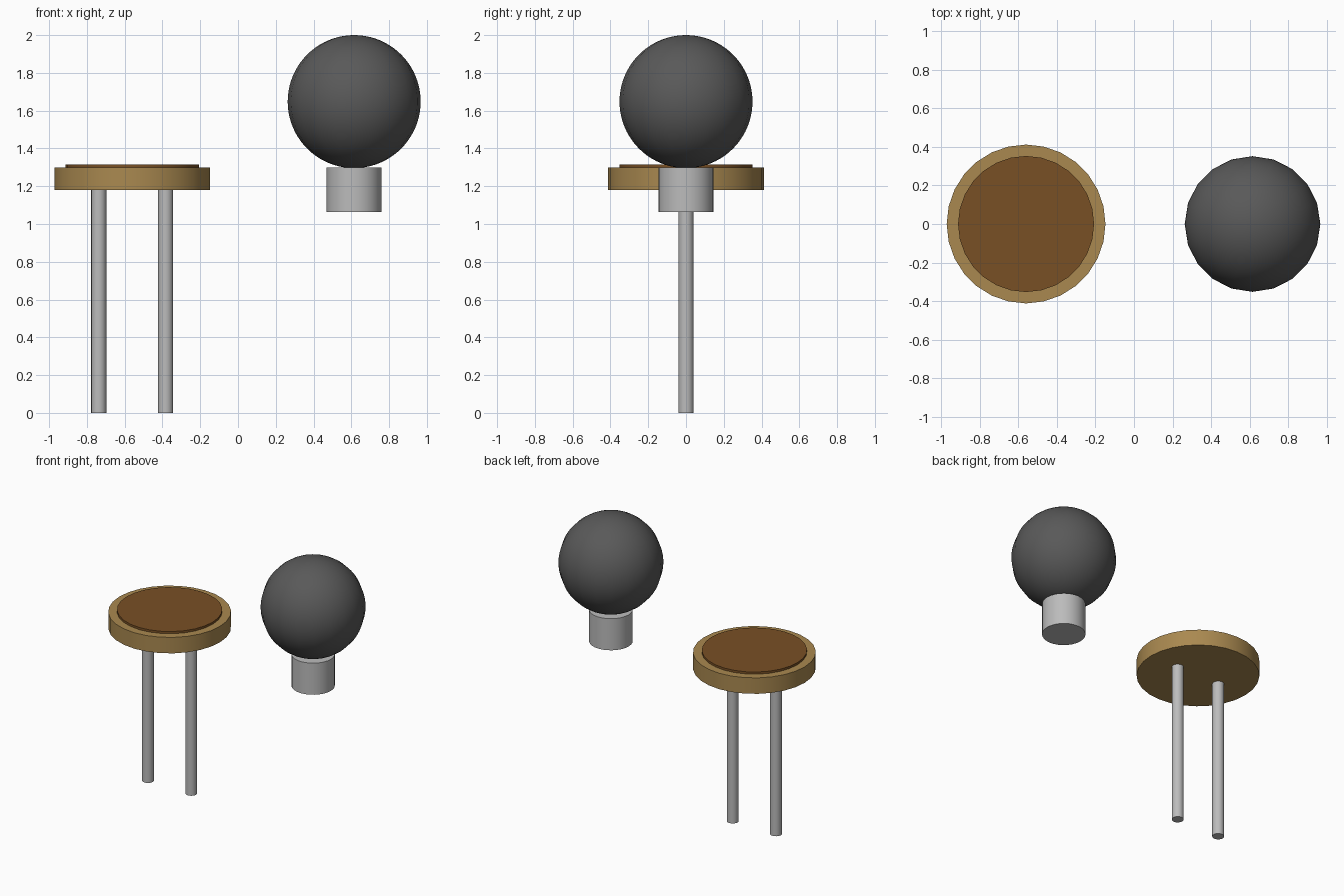
import bpy
import math

cube = bpy.data.objects.get("Cube")
if cube:
    bpy.data.objects.remove(cube, do_unlink=True)


def make_material(name, color):
    mat = bpy.data.materials.new(name)
    mat.use_nodes = True
    mat.diffuse_color = (*color, 1)
    bsdf = next(n for n in mat.node_tree.nodes if n.type == 'BSDF_PRINCIPLED')
    bsdf.inputs["Base Color"].default_value = (*color, 1)
    return mat


metal = make_material("light grey metal", (0.5, 0.5, 0.5))
brass = make_material("brass", (0.4, 0.25, 0.08))
brown = make_material("brown disc", (0.19, 0.08, 0.018))
dark = make_material("dark grey", (0.1, 0.1, 0.1))


def finish(name, mat):
    obj = bpy.context.object
    obj.name = name
    obj.data.materials.append(mat)
    bpy.ops.object.shade_smooth_by_angle(angle=math.radians(35))
    return obj


def cylinder(name, x, radius, bottom, top, sides, mat):
    bpy.ops.mesh.primitive_cylinder_add(
        vertices=sides, radius=radius, depth=top - bottom,
        location=(x, 0, (bottom + top) / 2))
    return finish(name, mat)


# Round plate with raised centre disc
plate_x = -0.56
cylinder("plate", plate_x, 0.412, 1.18, 1.298, 28, brass)
cylinder("centre_disc", plate_x, 0.353, 1.29, 1.314, 28, brown)

# Two pins under the plate
for side, label in ((-1, "right"), (1, "left")):
    cylinder(label + "_pin", plate_x + side * 0.177, 0.04, 0, 1.18, 20, metal)

# Ball resting on a short collar
ball_x = 0.615
cylinder("collar", ball_x, 0.146, 1.064, 1.298, 28, metal)
bpy.ops.mesh.primitive_uv_sphere_add(
    segments=20, ring_count=40, radius=0.352, location=(ball_x, 0, 1.648))
finish("ball", dark)
